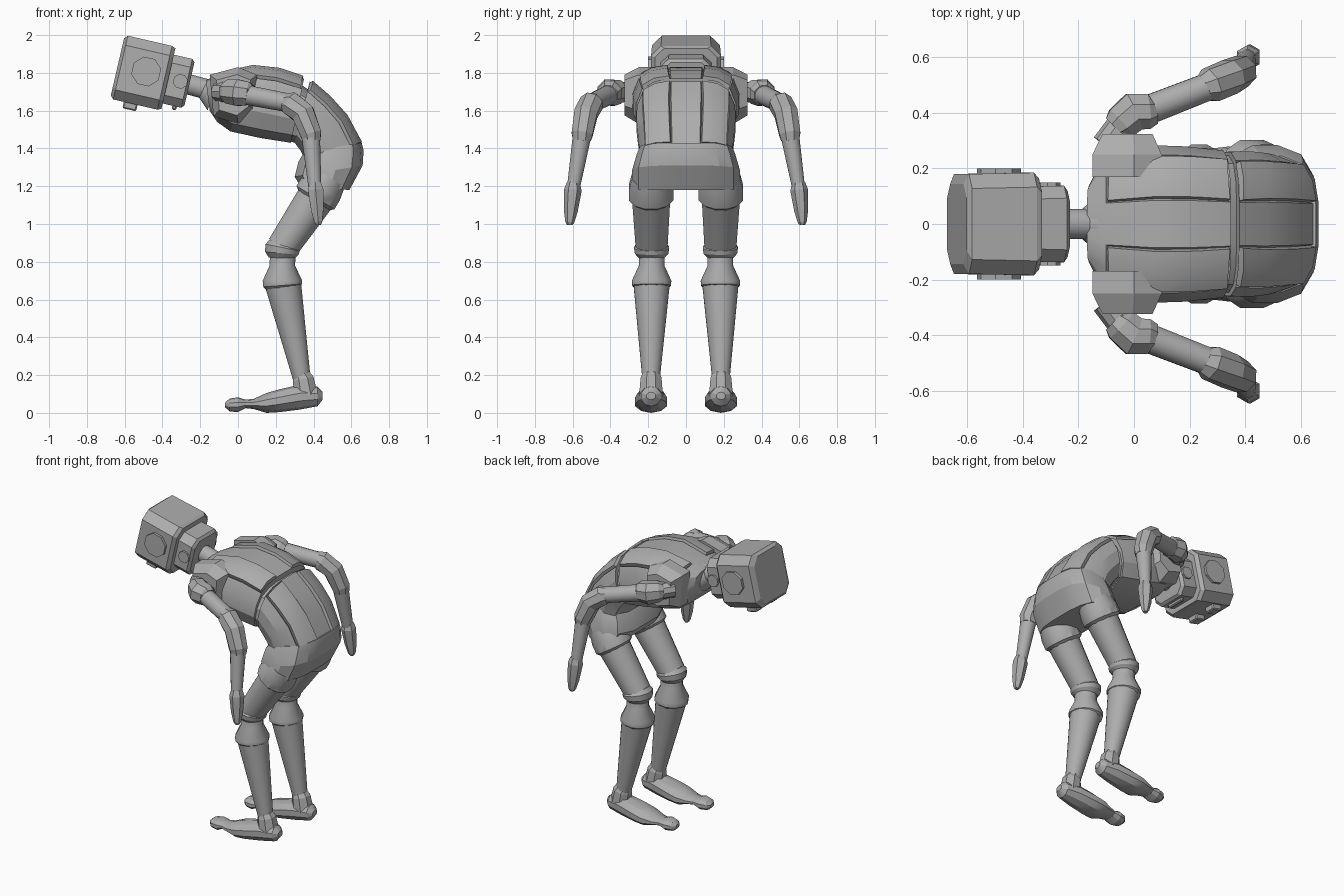
import bpy, bmesh
from math import sin, cos, pi, radians
from mathutils import Vector, Matrix

if "Cube" in bpy.data.objects:
    bpy.data.objects.remove(bpy.data.objects["Cube"], do_unlink=True)

grey = bpy.data.materials.new("plain_grey")
grey.use_nodes = True
grey.diffuse_color = (0.42, 0.42, 0.42, 1)
grey.node_tree.nodes["Principled BSDF"].inputs["Base Color"].default_value = (0.42, 0.42, 0.42, 1)


def finish(name, bm, angle=30):
    bmesh.ops.recalc_face_normals(bm, faces=bm.faces)
    mesh = bpy.data.meshes.new(name)
    bm.to_mesh(mesh)
    bm.free()
    obj = bpy.data.objects.new(name, mesh)
    bpy.context.collection.objects.link(obj)
    mesh.materials.append(grey)
    bpy.ops.object.select_all(action="DESELECT")
    obj.select_set(True)
    bpy.context.view_layer.objects.active = obj
    bpy.ops.object.shade_smooth_by_angle(angle=radians(angle))
    return obj


def loft(rings):
    """Skin a list of equal closed rings, capped at both ends."""
    bm = bmesh.new()
    rows = [[bm.verts.new(p) for p in ring] for ring in rings]
    n = len(rows[0])
    skin = {}
    for r in range(len(rows) - 1):
        for i in range(n):
            j = (i + 1) % n
            skin[r, i] = bm.faces.new((rows[r][i], rows[r][j], rows[r + 1][j], rows[r + 1][i]))
    bm.faces.new(rows[0])
    bm.faces.new(rows[-1])
    bmesh.ops.recalc_face_normals(bm, faces=bm.faces)
    return bm, skin


def tube(name, stations, sides=16, side=1, angle=30):
    """Round limb through (x, y, z, radius) stations, flipped in y by side."""
    pts = [Vector((x, y * side, z)) for x, y, z, _ in stations]
    rings = []
    for k, p in enumerate(pts):
        axis = (pts[min(k + 1, len(pts) - 1)] - pts[max(k - 1, 0)]).normalized()
        a = axis.cross(Vector((0, 1, 0))).normalized()
        b = axis.cross(a)
        r = stations[k][3]
        turns = [2 * pi * (i + 0.5) / sides for i in range(sides)]
        rings.append([p + r * (a * cos(t) + b * sin(t)) for t in turns])
    return finish(name, loft(rings)[0], angle)


# Torso cross-section: width fraction, depth fraction (1 = back)
HALF = [(0.3, 1), (0.62, 0.96), (0.88, 0.84), (1, 0.6), (1, 0.36), (0.85, 0.12), (0.45, 0)]
SECTION = HALF + [(-s, t) for s, t in reversed(HALF)]


def trunk(name, stations, panel_rows=()):
    """Body shell from (back x, back z, belly x, belly z, half width)."""
    rings = []
    for bx, bz, fx, fz, w in stations:
        rings.append([(fx + t * (bx - fx), s * w, fz + t * (bz - fz)) for s, t in SECTION])
    bm, skin = loft(rings)
    n = len(SECTION)
    # raised back plates inside a narrow groove
    for columns in ((0, 1), (n - 3, n - 2)):
        faces = [skin[r, c] for r in panel_rows for c in columns]
        if faces:
            bmesh.ops.inset_region(bm, faces=faces, thickness=0.008, depth=-0.012)
            bmesh.ops.inset_region(bm, faces=faces, thickness=0.004, depth=0.026)
    return finish(name, bm, 22)


trunk("chest", [(-0.17, 1.76, -0.15, 1.6, 0.14), (-0.1, 1.79, -0.11, 1.54, 0.25),
                (0.08, 1.83, -0.04, 1.49, 0.285), (0.22, 1.815, 0.12, 1.455, 0.28),
                (0.35, 1.77, 0.28, 1.43, 0.265)], (1, 2, 3))
trunk("waist_seam", [(0.3, 1.76, 0.24, 1.45, 0.25), (0.42, 1.68, 0.33, 1.42, 0.245)])
trunk("abdomen", [(0.38, 1.755, 0.3, 1.43, 0.26), (0.48, 1.67, 0.33, 1.39, 0.262),
                  (0.57, 1.57, 0.35, 1.35, 0.255), (0.65, 1.42, 0.34, 1.31, 0.245)], (0, 1, 2))
trunk("pelvis", [(0.655, 1.43, 0.35, 1.38, 0.245), (0.665, 1.39, 0.32, 1.33, 0.262),
                 (0.66, 1.31, 0.3, 1.25, 0.285), (0.59, 1.18, 0.33, 1.2, 0.285)])

# Head frame: first axis towards the crown, third towards the back of the head
TILT = Matrix.Translation((-0.5, 0, 1.8)) @ Matrix.Rotation(radians(13), 4, "Y")


def octagon(u, hy, top, bottom, c):
    corners = [(hy - c, top), (hy, top - c), (hy, bottom + c), (hy - c, bottom)]
    corners += [(-y, w) for y, w in reversed(corners)]
    return [TILT @ Vector((u, y, w)) for y, w in corners]


def block(name, u, y, w, size):
    bm = bmesh.new()
    bmesh.ops.create_cube(bm, size=1, matrix=TILT @ Matrix.Translation((u, y, w))
                          @ Matrix.Diagonal((*size, 1)))
    bmesh.ops.bevel(bm, geom=bm.edges[:], offset=0.007, segments=1, affect="EDGES")
    return finish(name, bm, 10)


def disc(name, u, w, y, r, depth):
    bm = bmesh.new()
    turn = Matrix.Rotation(pi / 2, 4, "X") @ Matrix.Rotation(pi / 8, 4, "Z")
    bmesh.ops.create_cone(bm, cap_ends=True, segments=8, radius1=r, radius2=r, depth=depth,
                          matrix=TILT @ Matrix.Translation((u, y, w)) @ turn)
    return finish(name, bm, 10)


head = [octagon(-0.142, 0.145, 0.155, -0.155, 0.05), octagon(-0.125, 0.18, 0.173, -0.173, 0.052),
        octagon(0.115, 0.185, 0.173, -0.173, 0.052), octagon(0.135, 0.165, 0.165, -0.165, 0.05)]
finish("head", loft(head)[0], 10)
jaw = [octagon(0.12, 0.135, 0.13, -0.135, 0.045), octagon(0.235, 0.138, 0.13, -0.135, 0.045),
       octagon(0.25, 0.12, 0.115, -0.12, 0.04)]
finish("jaw", loft(jaw)[0], 10)
block("mouth", 0.2, 0, -0.14, (0.025, 0.13, 0.03))
tube("neck", [(-0.3, 0, 1.75, 0.055), (-0.19, 0, 1.72, 0.055), (-0.1, 0, 1.69, 0.06)])
tube("neck_collar", [(-0.19, 0, 1.715, 0.05), (-0.16, 0, 1.705, 0.075), (-0.13, 0, 1.695, 0.1)])

for side, end in ((-1, "front"), (1, "back")):
    block("eye_" + end, -0.03, side * 0.08, -0.182, (0.075, 0.075, 0.05))
    disc("ear_" + end, 0.012, 0.01, side * 0.185, 0.08, 0.03)
    disc("jaw_bolt_" + end, 0.2, 0.0, side * 0.14, 0.04, 0.02)

    # Shoulder plate, wedge-shaped towards the arm
    outline = [(-0.15, 1.79), (0.0, 1.83), (0.1, 1.79), (0.09, 1.6), (0.0, 1.53), (-0.13, 1.57)]
    rings = []
    for y, grow in ((0.17, 1), (0.25, 1), (0.325, 0.72)):
        rings.append([(-0.02 + (x + 0.02) * grow, side * y, 1.69 + (z - 1.69) * grow)
                      for x, z in outline])
    finish("shoulder_plate_" + end, loft(rings)[0], 10)

    # Arm
    tube("shoulder_link_" + end, [(-0.1, 0.28, 1.7, 0.055), (-0.01, 0.4, 1.695, 0.055)], 10, side)
    tube("shoulder_joint_" + end, [(-0.065, 0.345, 1.7, 0.055), (-0.045, 0.365, 1.7, 0.068),
                                   (0.0, 0.405, 1.695, 0.075), (0.05, 0.405, 1.69, 0.068),
                                   (0.065, 0.41, 1.685, 0.055)], 8, side, 10)
    tube("upper_arm_" + end, [(0.01, 0.395, 1.69, 0.054), (0.3, 0.508, 1.635, 0.05)], 16, side)
    tube("elbow_" + end, [(0.255, 0.49, 1.645, 0.052), (0.275, 0.5, 1.64, 0.066),
                          (0.345, 0.53, 1.585, 0.066), (0.387, 0.55, 1.475, 0.06),
                          (0.39, 0.552, 1.44, 0.05)], 8, side, 10)
    tube("forearm_" + end, [(0.385, 0.55, 1.47, 0.05), (0.408, 0.598, 1.18, 0.034)], 16, side)
    tube("hand_" + end, [(0.409, 0.597, 1.22, 0.034), (0.411, 0.599, 1.18, 0.047),
                         (0.42, 0.61, 1.07, 0.037), (0.425, 0.615, 1.01, 0.024),
                         (0.426, 0.616, 0.995, 0.015)], 6, side, 10)

    # Leg
    tube("hip_ring_" + end, [(0.48, 0.185, 1.25, 0.105), (0.44, 0.185, 1.19, 0.122),
                             (0.41, 0.185, 1.14, 0.122), (0.4, 0.185, 1.125, 0.1)], 12, side)
    tube("thigh_" + end, [(0.44, 0.185, 1.18, 0.105), (0.235, 0.182, 0.875, 0.085)], 20, side)
    tube("knee_ring_" + end, [(0.242, 0.182, 0.895, 0.08), (0.236, 0.182, 0.875, 0.096),
                              (0.232, 0.182, 0.845, 0.092), (0.231, 0.182, 0.82, 0.07)], 12, side)
    tube("knee_joint_" + end, [(0.237, 0.182, 0.86, 0.07), (0.235, 0.182, 0.78, 0.07),
                               (0.235, 0.182, 0.7, 0.108), (0.236, 0.182, 0.675, 0.106),
                               (0.238, 0.182, 0.66, 0.09)], 12, side)
    tube("shin_" + end, [(0.237, 0.182, 0.69, 0.098), (0.34, 0.185, 0.17, 0.046)], 20, side)
    tube("ankle_" + end, [(0.335, 0.185, 0.2, 0.05), (0.345, 0.185, 0.18, 0.06),
                          (0.36, 0.185, 0.09, 0.068)], 8, side, 10)

    # Foot: heel, arch, ball and toe as (x, bottom, top, half width)
    foot = [(0.448, 0.07, 0.11, 0.025), (0.42, 0.035, 0.14, 0.055), (0.33, 0.018, 0.15, 0.075),
            (0.22, 0.004, 0.125, 0.088), (0.15, 0, 0.105, 0.09), (0.085, 0.02, 0.075, 0.07),
            (0.04, 0.025, 0.07, 0.055), (0.0, 0.004, 0.083, 0.062), (-0.045, 0.008, 0.075, 0.048),
            (-0.068, 0.03, 0.055, 0.02)]
    rings = []
    for x, low, high, w in foot:
        turns = [2 * pi * (i + 0.5) / 10 for i in range(10)]
        rings.append([(x, side * 0.185 + w * cos(t), (low + high) / 2 + (high - low) / 2 * sin(t))
                      for t in turns])
    finish("foot_" + end, loft(rings)[0], 25)
